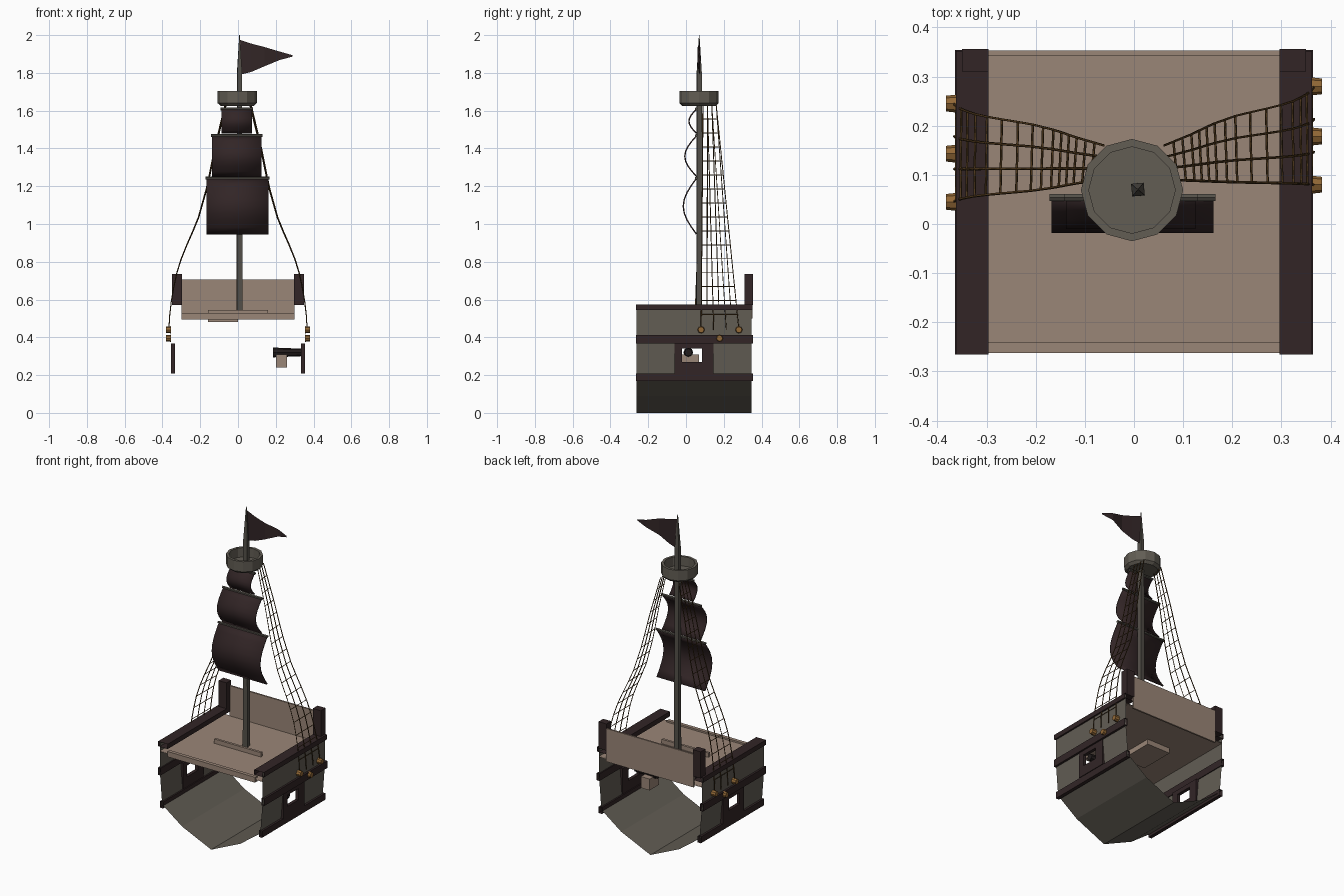
import bpy, bmesh, math
from mathutils import Matrix, Vector

if "Cube" in bpy.data.objects:
    bpy.data.objects.remove(bpy.data.objects["Cube"])


def material(name, hex_rgb):
    lin = [((c / 255 + 0.055) / 1.055) ** 2.4 for c in hex_rgb]
    m = bpy.data.materials.new(name)
    m.diffuse_color = (*lin, 1)
    m.use_nodes = True
    m.node_tree.nodes["Principled BSDF"].inputs["Base Color"].default_value = m.diffuse_color
    return m


TAN = material("tan wood", (154, 134, 119))
GREY = material("grey wood", (98, 93, 84))
MAST = material("dark grey wood", (84, 80, 73))
DARK = material("dark brown", (50, 37, 38))
ROPE = material("rope brown", (84, 60, 30))
GOLD = material("block wood", (146, 104, 54))
IRON = material("iron", (34, 28, 28))


def finish(name, bm, *mats):
    me = bpy.data.meshes.new(name)
    bm.to_mesh(me)
    bm.free()
    ob = bpy.data.objects.new(name, me)
    bpy.context.collection.objects.link(ob)
    for m in mats:
        me.materials.append(m)
    return ob


def box(name, mat, x, y, z, caps=True):
    """Box from ranges; caps=False leaves the two y ends open."""
    bm = bmesh.new()
    bmesh.ops.create_cube(bm, size=1)
    for v in bm.verts:
        v.co = [r[0] + (c + 0.5) * (r[1] - r[0]) for c, r in zip(v.co, (x, y, z))]
    if not caps:
        ends = [f for f in bm.faces if abs(f.normal.y) > 0.9]
        bmesh.ops.delete(bm, geom=ends, context='FACES')
    return finish(name, bm, mat)


def rod(name, mat, a, b, r1, r2, sides=8, turn=0.0):
    a, b = Vector(a), Vector(b)
    bm = bmesh.new()
    bmesh.ops.create_cone(bm, cap_ends=True, segments=sides, radius1=r1, radius2=r2, depth=(b - a).length)
    rot = (b - a).to_track_quat('Z', 'Y').to_matrix().to_4x4()
    bm.transform(Matrix.Translation((a + b) / 2) @ rot @ Matrix.Rotation(turn, 4, 'Z'))
    return finish(name, bm, mat)


def ropes(name, mat, paths, radius):
    cu = bpy.data.curves.new(name, 'CURVE')
    cu.dimensions = '3D'
    cu.bevel_depth = radius
    cu.bevel_resolution = 0
    for p in paths:
        s = cu.splines.new('POLY')
        s.points.add(len(p) - 1)
        for q, c in zip(s.points, p):
            q.co = (*c, 1)
    cu.materials.append(mat)
    ob = bpy.data.objects.new(name, cu)
    bpy.context.collection.objects.link(ob)
    bpy.ops.object.select_all(action='DESELECT')
    ob.select_set(True)
    bpy.context.view_layer.objects.active = ob
    bpy.ops.object.convert(target='MESH')


def interp(pts, t):
    for (a, va), (b, vb) in zip(pts, pts[1:]):
        if t <= b:
            return va + (vb - va) * (max(t, a) - a) / (b - a)
    return pts[-1][1]


Y0, Y1 = -0.262, 0.348
WALL = [(0.19, 0.336), (0.39, 0.352), (0.57, 0.352)]   # half breadth by height

# hull bottom: open V-shaped sheet
bm = bmesh.new()
prof = [(-0.336, 0.19), (-0.2, 0.09), (0, 0), (0.2, 0.09), (0.336, 0.19)]
rows = [[bm.verts.new((x, y, z)) for x, z in prof] for y in (Y0, Y1)]
for i in range(4):
    bm.faces.new((rows[0][i], rows[0][i + 1], rows[1][i + 1], rows[1][i]))
bmesh.ops.reverse_faces(bm, faces=bm.faces[:])
finish("hull_bottom", bm, GREY)

for side, tag in ((1, "right"), (-1, "left")):
    def xr(a, b):
        return sorted((side * a, side * b))

    # side wall sheet with gun port hole
    bm = bmesh.new()
    ys = [Y0, -0.02, 0.085, Y1]
    zs = [0.19, 0.27, 0.34, 0.39, 0.57]
    g = [[bm.verts.new((side * interp(WALL, z), y, z)) for y in ys] for z in zs]
    for i in range(4):
        for j in range(3):
            if (i, j) != (1, 1):
                f = [g[i][j], g[i][j + 1], g[i + 1][j + 1], g[i + 1][j]]
                bm.faces.new(f if side > 0 else f[::-1])
    finish(tag + "_wall", bm, GREY)

    # wales and rail, open at the ends
    box(tag + "_lower_wale", DARK, xr(0.328, 0.35), (Y0 - 0.003, Y1 + 0.006), (0.168, 0.208), False)
    box(tag + "_middle_wale", DARK, xr(0.345, 0.364), (Y0 - 0.003, Y1 + 0.006), (0.368, 0.412), False)
    box(tag + "_rail", DARK, xr(0.296, 0.362), (Y0 - 0.003, Y1 + 0.004), (0.545, 0.575), False)
    # gun port frame
    for k, (y, z) in enumerate([((-0.06, -0.02), (0.208, 0.368)), ((0.085, 0.145), (0.208, 0.368)),
                                ((-0.02, 0.085), (0.208, 0.27)), ((-0.02, 0.085), (0.34, 0.368))]):
        box(f"{tag}_port_frame_{k}", DARK, xr(0.334, 0.354), y, z)
    # stern corner post
    box(tag + "_stern_post", DARK, xr(0.296, 0.35), (0.31, 0.356), (0.57, 0.735))

    # shrouds and ratlines
    curve = [(0.44, 0.366), (0.55, 0.36), (0.7, 0.335), (0.78, 0.315), (0.86, 0.285),
             (1.02, 0.215), (1.2, 0.165), (1.4, 0.125), (1.63, 0.07)]
    off = 0 if side > 0 else -0.035

    def point(k, z):
        t = (z - 0.44) / 1.19
        y = 0.08 + 0.01 * t + k / 3 * (0.2 - 0.13 * t) + off * (1 - t)
        return (side * (interp(curve, z) - 0.008 * t * k / 3), y, z)

    ropes(tag + "_shrouds", ROPE, [[point(k, 0.44 + 1.19 * i / 16) for i in range(17)] for k in range(4)], 0.0028)
    ropes(tag + "_ratlines", ROPE, [[point(k, 0.52 + 0.074 * i) for k in range(4)] for i in range(15)], 0.0025)
    # round rope blocks
    for k, (y, z) in enumerate([(0.08, 0.44), (0.178, 0.395), (0.28, 0.44)]):
        rod(f"{tag}_block_{k}", GOLD, (side * 0.355, y + off, z), (side * 0.382, y + off, z), 0.019, 0.016)

# deck, front edge, hatch beam and underside panel
box("deck", TAN, (-0.35, 0.35), (Y0 + 0.002, Y1), (0.512, 0.518), False)
box("deck_front_edge", TAN, (-0.3, 0.3), (-0.262, -0.24), (0.495, 0.528))
box("deck_beam", TAN, (-0.16, 0.16), (-0.005, 0.01), (0.515, 0.545))
box("deck_under_panel", TAN, (-0.16, 0.0), (-0.1, 0.12), (0.48, 0.512))
# stern bulwark
box("stern_panel", TAN, (-0.3, 0.3), (0.343, 0.353), (0.5, 0.705))

# mast, tapered four sided with pointed tip
rod("mast", MAST, (0.008, 0.07, 0.515), (0.008, 0.07, 1.8), 0.021, 0.018, 4, math.radians(50))
rod("mast_tip", MAST, (0.008, 0.07, 1.8), (0.008, 0.07, 2.0), 0.018, 0.002, 4, math.radians(50))

# lookout tub: twelve sided cup
bm = bmesh.new()
rings = []
for r, z in [(0.088, 1.625), (0.104, 1.64), (0.104, 1.703), (0.088, 1.703), (0.088, 1.645)]:
    rings.append([bm.verts.new((-0.004 + r * math.sin(math.tau * k / 12), 0.069 + r * math.cos(math.tau * k / 12), z))
                  for k in range(12)])
for a, b in zip(rings, rings[1:]):
    for k in range(12):
        n = (k + 1) % 12
        bm.faces.new((a[k], a[n], b[n], b[k]))
bm.faces.new(rings[0])
bm.faces.new(rings[-1])
bmesh.ops.recalc_face_normals(bm, faces=bm.faces[:])
finish("lookout_tub", bm, GREY)

# billowing sails with yards
for name, x0, x1, z0, z1, belly in [("lower", -0.168, 0.162, 0.945, 1.243, 0.07),
                                    ("middle", -0.138, 0.125, 1.25, 1.468, 0.062),
                                    ("upper", -0.088, 0.075, 1.478, 1.61, 0.04)]:
    bm = bmesh.new()
    grid = []
    for i in range(9):
        t = i / 8
        y = 0.052 - belly * math.sin(math.pi * t)
        grid.append([bm.verts.new((x0 + (x1 - x0) * u, y, z0 + (z1 - z0) * t)) for u in (0, 0.5, 1)])
    for a, b in zip(grid, grid[1:]):
        for j in range(2):
            bm.faces.new((a[j], a[j + 1], b[j + 1], b[j])).smooth = True
    sail = finish(name + "_sail", bm, DARK)
    mod = sail.modifiers.new("thickness", 'SOLIDIFY')
    mod.thickness = 0.007
    rod(name + "_yard", MAST, (x0 - 0.004, 0.054, z1), (x1 + 0.004, 0.054, z1), 0.008, 0.008, 6)

# wavy pennant
bm = bmesh.new()
cols = []
for x, y, lo, hi in [(0.008, 0.075, 1.79, 1.975), (0.07, 0.068, 1.805, 1.955),
                     (0.14, 0.062, 1.835, 1.937), (0.22, 0.078, 1.868, 1.913), (0.288, 0.065, 1.886, 1.894)]:
    cols.append([bm.verts.new((x, y, z)) for z in (lo, hi)])
for a, b in zip(cols, cols[1:]):
    bm.faces.new((a[0], b[0], b[1], a[1]))
finish("pennant", bm, DARK)

# cannon on its carriage, right side only
rod("cannon_barrel", IRON, (0.185, 0.012, 0.32), (0.335, 0.012, 0.32), 0.026, 0.02, 8)
box("cannon_carriage", TAN, (0.2, 0.26), (-0.02, 0.07), (0.24, 0.31))
